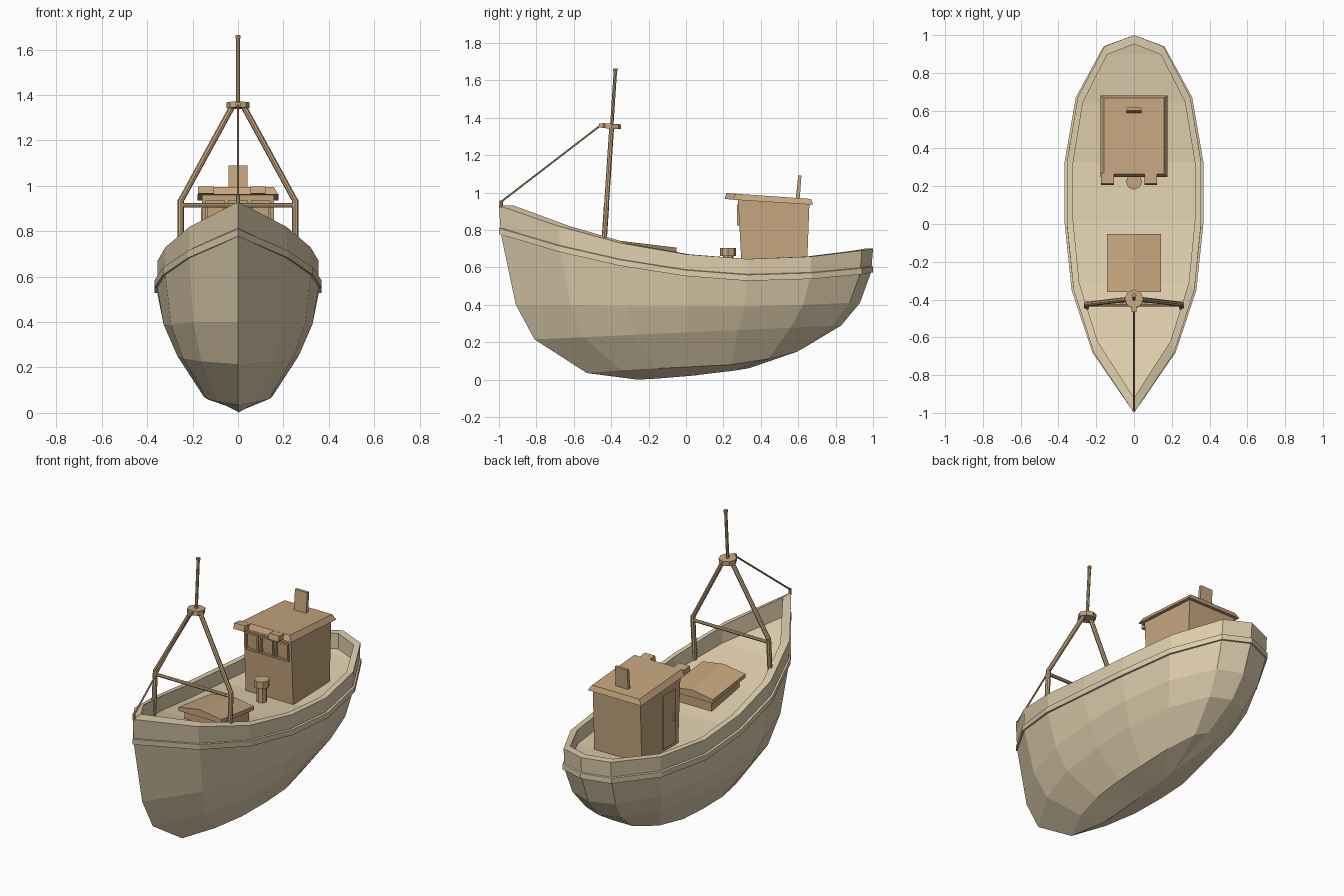
import bpy, bmesh, math
from mathutils import Vector

if "Cube" in bpy.data.objects:
    bpy.data.objects.remove(bpy.data.objects["Cube"])


def material(name, rgb):
    m = bpy.data.materials.new(name)
    m.diffuse_color = (*rgb, 1)
    m.use_nodes = True
    m.node_tree.nodes["Principled BSDF"].inputs["Base Color"].default_value = m.diffuse_color
    return m


CREAM = material("cream_paint", (0.74, 0.62, 0.42))
TAN = material("tan_wood", (0.56, 0.38, 0.21))


def finish(name, bm, mat):
    bmesh.ops.remove_doubles(bm, verts=bm.verts, dist=0.0005)
    bmesh.ops.recalc_face_normals(bm, faces=bm.faces)
    me = bpy.data.meshes.new(name)
    bm.to_mesh(me)
    bm.free()
    me.materials.append(mat)
    ob = bpy.data.objects.new(name, me)
    bpy.context.collection.objects.link(ob)
    return ob


def prism(name, bottom, top, mat):
    """Solid between two matching outlines."""
    bm = bmesh.new()
    a = [bm.verts.new(p) for p in bottom]
    b = [bm.verts.new(p) for p in top]
    n = len(a)
    bm.faces.new(a)
    bm.faces.new(b)
    for i in range(n):
        j = (i + 1) % n
        bm.faces.new((a[i], a[j], b[j], b[i]))
    return finish(name, bm, mat)


def rect(x0, x1, y0, y1, z0, z1=None):
    """Rectangle whose height runs from z0 (front) to z1 (back)."""
    z1 = z0 if z1 is None else z1
    return [(x0, y0, z0), (x1, y0, z0), (x1, y1, z1), (x0, y1, z1)]


def box(name, x0, x1, y0, y1, z0, z1, mat=TAN):
    return prism(name, rect(x0, x1, y0, y1, z0), rect(x0, x1, y0, y1, z1), mat)


def rod(name, p, q, r, mat=TAN, sides=8):
    p, q = Vector(p), Vector(q)
    bm = bmesh.new()
    bmesh.ops.create_cone(bm, cap_ends=True, segments=sides, radius1=r, radius2=r, depth=(q - p).length)
    rot = (q - p).to_track_quat('Z', 'Y').to_matrix().to_4x4()
    bm.transform(rot)
    bmesh.ops.translate(bm, verts=bm.verts, vec=(p + q) / 2)
    return finish(name, bm, mat)


# Hull plan: station position and width fraction, bow to stern
STATIONS = [(-1, 0), (-.68, .6), (-.35, .9), (0, 1), (.33, 1), (.67, .84), (.94, .44), (1, 0)]
SHEER = [.93, .82, .73, .67, .645, .658, .69, .70]
RAIL = [.80, .705, .63, .575, .55, .56, .585, .595]


def ring(y0, y1, w, zs, dz=0):
    if len(zs) == 2:
        zs = [zs[0] + (zs[1] - zs[0]) * (s + 1) / 2 for s, _ in STATIONS]
    half = [(w * f, y0 + (y1 - y0) * (s + 1) / 2, z + dz) for (s, f), z in zip(STATIONS, zs)]
    return half + [(-x, y, z) for x, y, z in half[-2:0:-1]]


def loft(name, rings, mat, deck=False, closed=False):
    bm = bmesh.new()
    rows = [[bm.verts.new(p) for p in r] for r in rings]
    n = len(rows[0])
    pairs = list(zip(rows, rows[1:])) + ([(rows[-1], rows[0])] if closed else [])
    for a, b in pairs:
        for i in range(n):
            j = (i + 1) % n
            bm.faces.new((a[i], a[j], b[j], b[i]))
    if deck:
        d = rows[-1]
        for i in range(n // 2):
            vs = [d[i], d[i + 1], d[-i - 1], d[-i]]
            bm.faces.new(list(dict.fromkeys(vs)))
    bmesh.ops.dissolve_degenerate(bm, dist=0.0005, edges=bm.edges)
    return finish(name, bm, mat)


# Hull with bulwark and deck
loft("hull", [
    ring(-.26, .35, 0, [0, .005, .013, .022, .035, .047, .06, .065]),
    ring(-.53, .63, .15, [.035, .05, .06, .07, .08, .11, .15, .17]),
    ring(-.81, .83, .268, [.215, .29]),
    ring(-.91, .93, .328, [.40, .40, .39, .39, .39, .40, .41, .41]),
    ring(-.99, .99, .356, RAIL, -.02),
    ring(-1, 1, .355, SHEER),
    ring(-.92, .953, .322, SHEER),
    ring(-.92, .953, .322, RAIL, .012)], CREAM, deck=True)

# Rub rail
loft("rub_rail", [
    ring(-.985, .985, .345, RAIL, -.022), ring(-1, 1, .367, RAIL, -.022),
    ring(-1, 1, .367, RAIL, .010), ring(-.985, .985, .345, RAIL, .016)], CREAM, closed=True)

# Wheelhouse, tapered front and back
prism("wheelhouse", rect(-.158, .158, .30, .645, .55), rect(-.158, .158, .278, .66, .965, .945), TAN)

# Roof with bevelled edge and two remaining visor tabs
prism("roof", rect(-.178, .178, .25, .68, .962, .935), rect(-.158, .158, .265, .668, .994, .966), TAN)
for i, (a, b) in enumerate([(-.176, -.105), (.055, .122)]):
    prism(f"visor_tab_{i}", rect(a, b, .207, .27, .966, .961), rect(a, b, .215, .27, .998, .993), TAN)

# Roof stack slab
prism("stack", rect(-.041, .041, .585, .607, .95), rect(-.041, .041, .600, .617, 1.09), TAN)

# Front window frames
for i, cx in enumerate((-.10, 0, .10)):
    for k, (a, b, c, d) in enumerate([(-.043, .043, .825, .835), (-.043, .043, .925, .935),
                                      (-.043, -.034, .835, .925), (.034, .043, .835, .925)]):
        box(f"window_frame_{i}_{k}", cx + a, cx + b, .272, .292, c, d)

# Side doors with handles
for side, s in (("left", -1), ("right", 1)):
    if s < 0:
        box(f"door_{side}", -.164, -.15, .33, .45, .58, .90)
        box(f"door_handle_{side}", -.174, -.16, .345, .357, .72, .76)

# Deck bollard
rod("bollard_post", (0, .225, .55), (0, .225, .665), .028)
rod("bollard_cap", (0, .225, .662), (0, .225, .704), .043)

# Cargo hatch with pitched lid
prism("hatch_base", rect(-.122, .122, -.335, -.07, .58, .56), rect(-.122, .122, -.335, -.07, .70, .67), TAN)


def gable(y, z):
    return [(-.142, y, z - .045), (.142, y, z - .045), (.142, y, z - .022), (0, y, z), (-.142, y, z - .022)]


prism("hatch_lid", gable(-.36, .743), gable(-.052, .706), TAN)


# Mast frame leaning aft
def lean(x, z):
    return (x, -.445 + (z - .63) * .066, z)


for side, s in (("left", -1), ("right", 1)):
    rod(f"mast_leg_{side}", lean(.252 * s, .62), lean(.252 * s, .94), .014)
    rod(f"mast_strut_{side}", lean(.254 * s, .93), lean(.022 * s, 1.355), .013)
rod("mast_crossbar", lean(-.25, .915), lean(.25, .915), .010)
rod("mast_collar", lean(0, 1.342), lean(0, 1.368), .05)
rod("mast_pole", lean(0, 1.35), lean(0, 1.655), .009)
rod("mast_cap", lean(0, 1.65), lean(0, 1.663), .012)

# Forestay
box("stay_bracket", -.012, .012, -.465, -.43, 1.347, 1.368)
rod("forestay", (0, -.46, 1.357), (0, -.99, .95), .005, sides=6)
rod("stay_fitting", (0, -.988, .92), (0, -.988, .957), .009)
